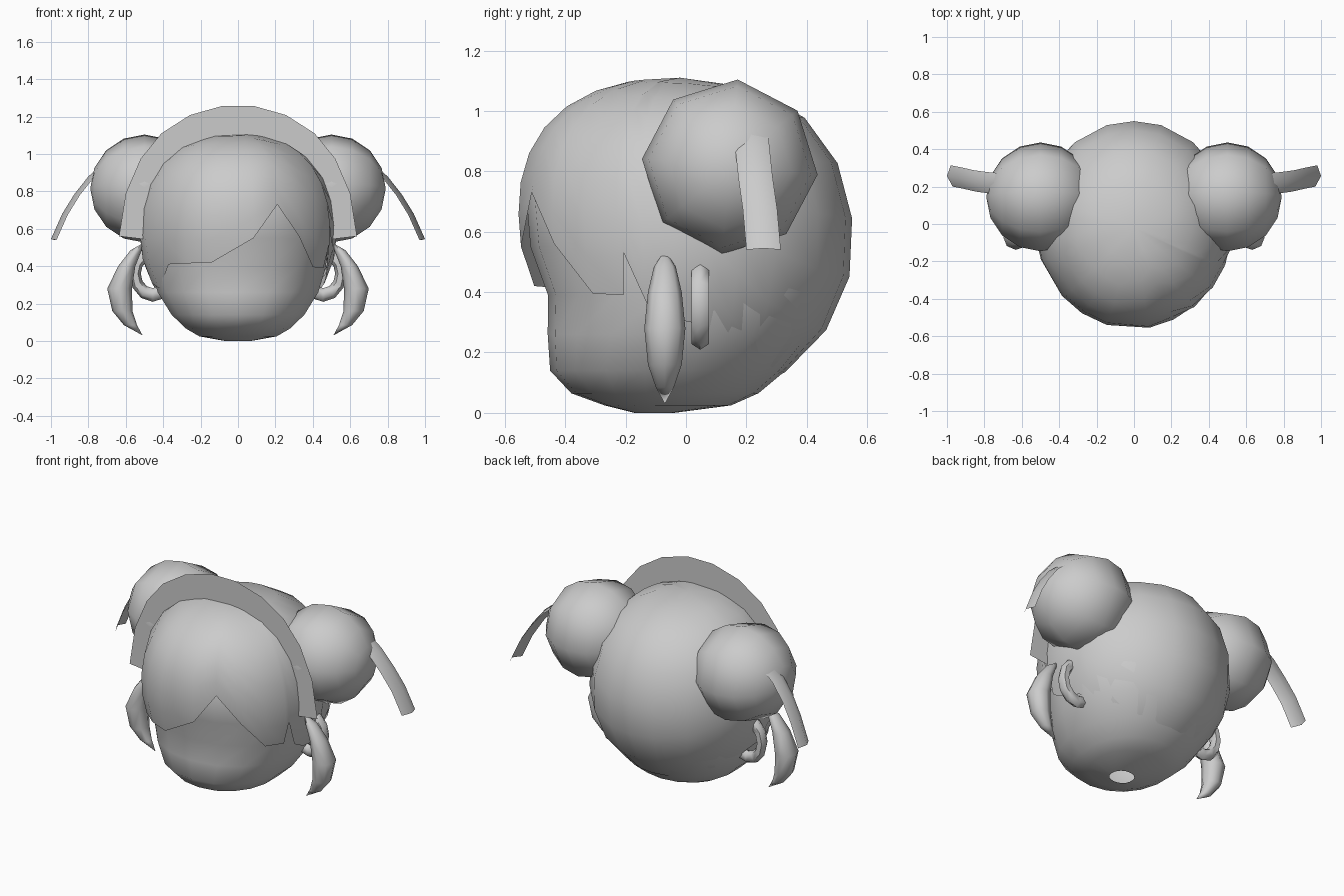
import bpy, bmesh, math
from math import sin, cos, pi, radians, sqrt

if "Cube" in bpy.data.objects:
    bpy.data.objects.remove(bpy.data.objects["Cube"])


def make_object(name, verts, faces, angle=60, recalc=True):
    mesh = bpy.data.meshes.new(name)
    mesh.from_pydata(verts, [], faces)
    bm = bmesh.new()
    bm.from_mesh(mesh)
    bmesh.ops.remove_doubles(bm, verts=bm.verts, dist=1e-4)
    if recalc:
        bmesh.ops.recalc_face_normals(bm, faces=bm.faces)
    bm.to_mesh(mesh)
    bm.free()
    obj = bpy.data.objects.new(name, mesh)
    bpy.context.collection.objects.link(obj)
    bpy.ops.object.select_all(action='DESELECT')
    bpy.context.view_layer.objects.active = obj
    obj.select_set(True)
    bpy.ops.object.shade_smooth_by_angle(angle=radians(angle))
    return obj


def loft(name, rings, closed=True, angle=60):
    n = len(rings[0])
    verts = [p for ring in rings for p in ring]
    faces = []
    for i in range(len(rings) - 1):
        for j in range(n if closed else n - 1):
            k = (j + 1) % n
            faces.append((i * n + j, i * n + k, (i + 1) * n + k, (i + 1) * n + j))
    return make_object(name, verts, faces, angle)


def both_sides(name, rings, closed=True, angle=60):
    loft("right_" + name, rings, closed, angle)
    flipped = [[(-x, y, z) for x, y, z in ring] for ring in rings]
    loft("left_" + name, flipped, closed, angle)


# Face: stacked rounded sections (z, half width, front y, back y), open at the neck
sections = [(0.0, 0.07, -0.17, -0.04), (0.025, 0.21, -0.27, 0.15),
            (0.065, 0.28, -0.38, 0.24), (0.14, 0.36, -0.45, 0.33),
            (0.26, 0.435, -0.458, 0.43), (0.39, 0.475, -0.457, 0.49),
            (0.55, 0.495, -0.515, 0.51), (0.73, 0.48, -0.53, 0.48),
            (0.92, 0.38, -0.44, 0.37), (1.05, 0.2, -0.25, 0.18),
            (1.08, 0.0, -0.04, -0.04)]
rings = []
for z, w, front, back in sections:
    ring = []
    for i in range(18):
        a = 2 * pi * i / 18
        c, s = cos(a), sin(a)
        c = math.copysign(abs(c) ** 0.92, c)
        s = math.copysign(abs(s) ** 0.92, s)
        ring.append((w * s, (front + back) / 2 - (back - front) / 2 * c, z))
    rings.append(ring)
loft("face", rings)

# Hair cap: rounded shell whose lower rim follows the fringe (azimuth, rim height)
CZ, RX, RY, RZ, POWER = 0.57, 0.53, 0.555, 0.54, 2.35


def hair_point(az, lat):
    s = sin(lat)
    r = max(0.0, 1 - abs(s) ** POWER) ** (1 / POWER) if s > 0 else cos(lat)
    front = max(0.0, cos(az))
    y = -RY * r * cos(az) - front * 0.04 * max(s, -0.5) * r - 0.02 * max(s, 0)
    return (RX * r * sin(az), y, CZ + RZ * s)


fringe = [(-108, 0.19), (-98, 0.29), (-82, 0.31), (-70, 0.28), (-47, 0.41),
          (-32, 0.415), (-16, 0.42), (9, 0.55), (24, 0.73), (38, 0.56), (53, 0.395),
          (66, 0.39), (68, 0.53), (75, 0.36), (86, 0.31), (98, 0.29), (108, 0.19)]
rim = [(radians(a), math.asin((z - CZ) / RZ)) for a, z in fringe]
for deg in (122, 143, 164, 180, 196, 217, 238):
    a = radians(deg)
    rim.append((a, -math.acos(min(0.9, 0.15 / (RY * -cos(a))))))
rows = 8
rings = []
for i in range(rows + 1):
    rings.append([hair_point(a, pi / 2 + (low - pi / 2) * i / rows) for a, low in rim])
loft("hair_cap", rings)

# Headband: flat upright arch
outer = [(0.636, 0.56), (0.6, 0.79), (0.52, 0.975), (0.41, 1.11), (0.257, 1.208), (0.083, 1.257)]
outer += [(-x, z) for x, z in reversed(outer)]
band = [[(x, -0.14, z) for x, z in outer],
        [(x * 0.8, -0.14, 0.545 + (z - 0.56) * 0.76) for x, z in outer]]
loft("headband", band, closed=False)

# Hair buns: eight-sided balls with their axis pointing sideways
rings = []
for i in range(9):
    t = pi * i / 8
    rings.append([(0.5 - 0.29 * cos(t),
                   0.145 + 0.292 * sin(t) * cos(2 * pi * j / 8 - 0.09),
                   0.815 + 0.29 * sin(t) * sin(2 * pi * j / 8 - 0.09)) for j in range(8)])
both_sides("hair_bun", rings)

# Ribbons: curved strips hanging from the buns
path = [(0.74, 0.215, 0.93), (0.80, 0.22, 0.88), (0.875, 0.23, 0.785),
        (0.94, 0.245, 0.68), (1.0, 0.257, 0.545)]
rings = [[(x - 0.03, y - 0.057, z - 0.005), (x, y, z), (x - 0.02, y + 0.057, z - 0.005)]
         for x, y, z in path]
both_sides("ribbon", rings, closed=False)

# Side locks: curved tapering crescents (z, centre x, x radius, y radius)
lock = [(0.52, 0.51, 0.004, 0.012), (0.485, 0.545, 0.03, 0.036), (0.40, 0.595, 0.046, 0.056),
        (0.28, 0.633, 0.066, 0.068), (0.16, 0.618, 0.054, 0.056),
        (0.085, 0.575, 0.035, 0.03), (0.03, 0.51, 0.0, 0.0)]
rings = [[(x + rx * cos(2 * pi * j / 8), -0.07 + ry * sin(2 * pi * j / 8), z)
          for j in range(8)] for z, x, rx, ry in lock]
both_sides("side_lock", rings)

# Ears: upright rounded hoops set into the head
rings = []
for i in range(13):
    a = 2 * pi * i / 12
    ring = []
    for j in range(6):
        b = 2 * pi * j / 6
        r = 1 + 0.32 * cos(b)
        ring.append((0.455 + 0.095 * r * cos(a), 0.047 + 0.033 * sin(b), 0.36 + 0.114 * r * sin(a)))
    rings.append(ring)
both_sides("ear", rings)
